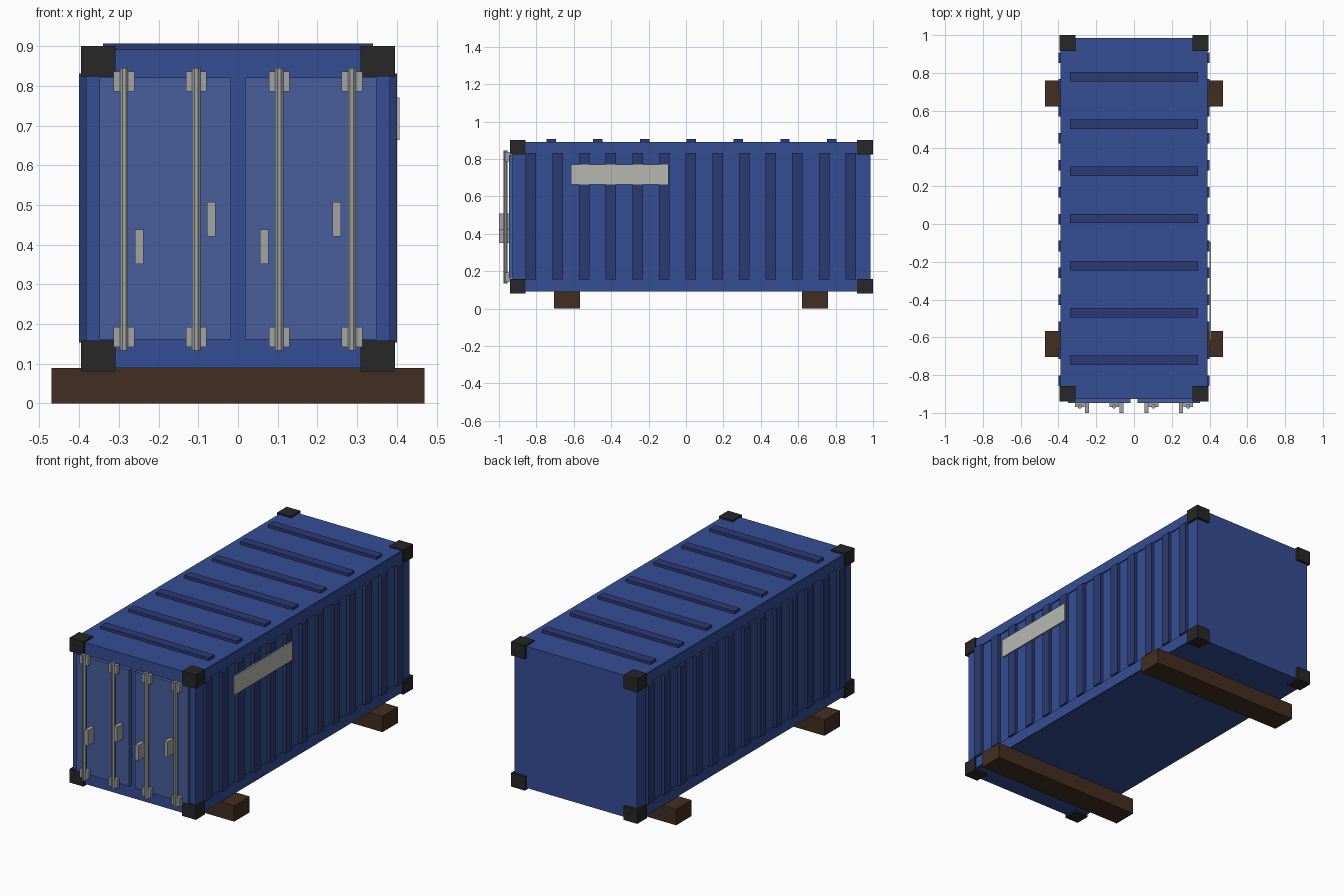
import bpy, bmesh, math
from mathutils import Matrix

if "Cube" in bpy.data.objects:
    bpy.data.objects.remove(bpy.data.objects["Cube"])


def material(name, r, g, b):
    m = bpy.data.materials.new(name)
    m.diffuse_color = (r, g, b, 1)
    m.use_nodes = True
    m.node_tree.nodes["Principled BSDF"].inputs["Base Color"].default_value = m.diffuse_color
    return m


BLUE = material("blue_paint", 0.035, 0.075, 0.30)
DARK_BLUE = material("dark_blue_paint", 0.024, 0.044, 0.17)
DOOR_BLUE = material("door_paint", 0.065, 0.11, 0.33)
STEEL = material("steel", 0.36, 0.37, 0.37)
PALE = material("pale_panel", 0.48, 0.48, 0.45)
BLACK = material("black_steel", 0.02, 0.02, 0.02)
WOOD = material("wood", 0.055, 0.027, 0.015)
CY = 0.029  # middle of the body along y; the handles stick out at the front


def finish(name, bm, mat):
    me = bpy.data.meshes.new(name)
    bm.to_mesh(me)
    bm.free()
    me.materials.append(mat)
    ob = bpy.data.objects.new(name, me)
    bpy.context.collection.objects.link(ob)
    return ob


def box(name, x, y, z, mat):
    """Box from (min, max) pairs."""
    bm = bmesh.new()
    mid = [(a + b) / 2 for a, b in (x, y, z)]
    size = [b - a for a, b in (x, y, z)]
    bmesh.ops.create_cube(bm, size=1, matrix=Matrix.Translation(mid) @ Matrix.Diagonal((*size, 1)))
    return finish(name, bm, mat)


def span(c, w):
    return (c - w / 2, c + w / 2)


# Main body
box("body", (-0.383, 0.383), (-0.927, 0.986), (0.09, 0.891), BLUE)

for s, side in ((-1, "left"), (1, "right")):
    def sx(a, b):
        return tuple(sorted((s * a, s * b)))

    # Long rails along the top and bottom edges
    box(f"bottom_rail_{side}", sx(0.35, 0.389), (-0.925, 0.984), (0.092, 0.157), BLUE)
    box(f"top_rail_{side}", sx(0.35, 0.389), (-0.925, 0.984), (0.832, 0.889), BLUE)

    # Vertical wall ribs
    for i in range(13):
        box(f"wall_rib_{side}_{i}", sx(0.375, 0.401), span(0.026 + (i - 6) * 0.1425, 0.056),
            (0.154, 0.831), DARK_BLUE)

    # Corner castings
    for end, y in (("front", (-0.941, -0.857)), ("back", (0.915, 1.0))):
        for level, z in (("lower", (0.08, 0.158)), ("upper", (0.823, 0.9))):
            box(f"corner_casting_{side}_{end}_{level}", sx(0.309, 0.395), y, z, BLACK)

    # Door leaf
    box(f"door_{side}", sx(0.018, 0.349), (-0.947, -0.92), (0.161, 0.821), DOOR_BLUE)

# Roof ribs
for i in range(7):
    box(f"roof_rib_{i}", (-0.34, 0.34), span(CY + (i - 3) * 0.25, 0.05), (0.88, 0.907), DARK_BLUE)

# Locking rods with brackets and handles
for i, (x, hz) in enumerate(((-0.287, 0.395), (-0.105, 0.464), (0.104, 0.395), (0.287, 0.464))):
    bm = bmesh.new()
    bmesh.ops.create_cone(bm, cap_ends=True, segments=8, radius1=0.0115, radius2=0.0115, depth=0.712,
                          matrix=Matrix.Translation((x, -0.966, 0.489)) @ Matrix.Rotation(math.pi / 8, 4, 'Z'))
    finish(f"lock_rod_{i}", bm, STEEL)
    for level, z in (("lower", 0.167), ("upper", 0.811)):
        box(f"rod_bracket_{i}_{level}", span(x, 0.052), (-0.969, -0.945), span(z, 0.05), STEEL)
    hx = x + 0.038 * (1 if x < 0 else -1)
    box(f"door_handle_{i}", span(hx, 0.021), (-1.0, -0.946), span(hz, 0.087), STEEL)

# Pale panel on the right wall
box("side_panel", (0.399, 0.407), (-0.615, -0.096), (0.664, 0.77), PALE)

# Timber supports
for end, y in (("front", -0.636), ("back", 0.69)):
    box(f"timber_support_{end}", (-0.47, 0.47), span(y, 0.138), (0, 0.09), WOOD)
